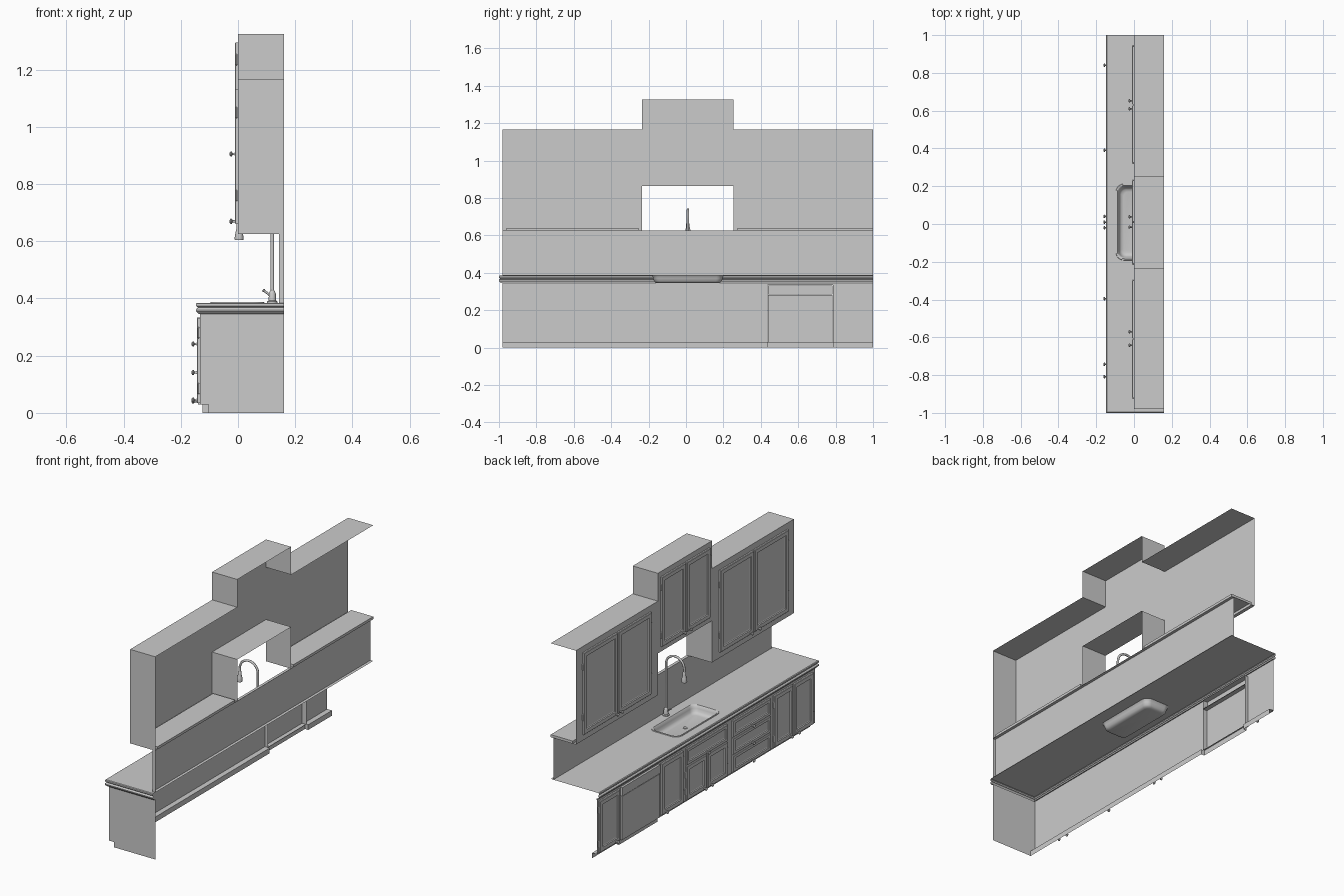
import bpy, bmesh, math
from mathutils import Vector, Matrix

if "Cube" in bpy.data.objects:
    bpy.data.objects.remove(bpy.data.objects["Cube"])

def finish(name, bm, smooth=False):
    me = bpy.data.meshes.new(name)
    bm.to_mesh(me)
    bm.free()
    ob = bpy.data.objects.new(name, me)
    bpy.context.collection.objects.link(ob)
    if smooth:
        bpy.ops.object.select_all(action='DESELECT')
        bpy.context.view_layer.objects.active = ob
        ob.select_set(True)
        bpy.ops.object.shade_smooth_by_angle(angle=math.radians(40))
    return ob

def shell(name, lo, hi, sides):
    """Open box with only the listed sides: f=-x front, l=-y, r=+y, b=bottom, t=top."""
    bm = bmesh.new()
    v = [bm.verts.new((x, y, z)) for x in (lo[0], hi[0]) for y in (lo[1], hi[1]) for z in (lo[2], hi[2])]
    quads = dict(f=(0, 1, 3, 2), l=(0, 4, 5, 1), r=(2, 3, 7, 6), b=(0, 2, 6, 4), t=(1, 5, 7, 3))
    for s in sides:
        bm.faces.new([v[i] for i in quads[s]])
    bmesh.ops.delete(bm, geom=[p for p in bm.verts if not p.link_faces], context='VERTS')
    return finish(name, bm)

def loft(bm, rings, cap=True, closed=True):
    rings = [[bm.verts.new(p) for p in r] for r in rings]
    n = len(rings[0])
    for a, b in zip(rings, rings[1:]):
        for i in range(n if closed else n - 1):
            j = (i + 1) % n
            bm.faces.new((a[i], a[j], b[j], b[i]))
    if cap:
        bm.faces.new(rings[-1])
    return rings

def lathe(name, profile, loc, axis, n=16):
    """Revolve (radius, height) points about an axis through loc."""
    bm = bmesh.new()
    m = Matrix.Translation(loc) @ Vector((0, 0, 1)).rotation_difference(Vector(axis)).to_matrix().to_4x4()
    loft(bm, [[m @ Vector((r * math.cos(2 * math.pi * i / n), r * math.sin(2 * math.pi * i / n), h))
               for i in range(n)] for r, h in profile])
    return finish(name, bm, True)

def panel(name, y0, y1, z0, z1, xb, w=0.024):
    """Framed door or drawer front on the plane x = xb."""
    xf = xb - 0.011
    steps = [(0, xb), (0, xf + .003), (.003, xf), (w, xf), (w + .003, xf + .005), (w + .008, xf + .007)]
    bm = bmesh.new()
    loft(bm, [[(x, y0 + d, z0 + d), (x, y0 + d, z1 - d), (x, y1 - d, z1 - d), (x, y1 - d, z0 + d)]
              for d, x in steps])
    bmesh.ops.recalc_face_normals(bm, faces=bm.faces)
    return finish(name, bm)

def knob(name, y, z, xb):
    lathe(name, [(.006, 0), (.004, .004), (.004, .01), (.009, .013), (.009, .017), (.005, .02)],
          (xb - .009, y, z), (-1, 0, 0), 12)

def hinges(name, y, zs, xb):
    for z in zs:
        lathe(name, [(.0005, 0), (.004, .003), (.004, .037), (.0005, .04)], (xb - .005, y, z - .02), (0, 0, 1), 8)

# ---------- upper cabinets ----------
Y0, YA, YB, Y1 = -0.98, -0.235, 0.255, 1.0
shell("upper_cabinet_right", (0, Y0, .625), (.16, YA, 1.165), "flt")
shell("upper_cabinet_left", (0, YB, .625), (.16, Y1, 1.165), "ft")
shell("upper_cabinet_centre", (0, YA, .865), (.16, YB, 1.325), "fbt")
for z0, z1 in ((.625, .865), (1.165, 1.325)):
    low = z0 < 1
    shell("divider_right", (0, YA, z0), (.16, YA, z1), "r" if low else "l")
    shell("divider_left", (0, YB, z0), (.16, YB, z1), "l" if low else "r")

# recessed undersides with a border lip
for a, b in ((Y0, YA), (YB, Y1)):
    ya, yb = a + .02, (b - .02 if b < 1 else b)
    bm = bmesh.new()
    def rect(x0, p, q, z):
        return [(x0, p, z), (x0, q, z), (.16, q, z), (.16, p, z)]
    loft(bm, [rect(0, a, b, .625), rect(.02, ya, yb, .625), rect(.02, ya, yb, .64)])
    finish("upper_cabinet_underside", bm)

for name, y0, y1, z0, z1, ky, hy, hz in (
        ("upper_door", .633, .94, .66, 1.13, .652, .943, (.76, 1.05)),
        ("upper_door", .325, .627, .66, 1.13, .61, .322, (.76, 1.05)),
        ("upper_door", -.605, -.30, .66, 1.13, -.57, -.297, (.76, 1.05)),
        ("upper_door", -.92, -.611, .66, 1.13, -.642, -.923, (.76, 1.05)),
        ("centre_door", .013, .23, .895, 1.295, .038, .233, (.96, 1.235)),
        ("centre_door", -.21, .007, .895, 1.295, -.016, -.213, (.96, 1.235))):
    panel(name, y0, y1, z0, z1, 0)
    knob(name + "_knob", ky, z0 + .01, 0)
    hinges(name + "_hinge", hy, hz, 0)

# ---------- base cabinet ----------
F = -0.133
shell("base_front", (F, Y0, .03), (.16, .435, .345), "fl")
shell("base_front_end", (F, .785, .03), (.16, Y1, .345), "f")
for a, b in ((Y0, .435), (.785, Y1)):
    shell("toe_recess_top", (F, a, .03), (-.103, b, .03), "b")
    shell("toe_kick", (-.103, a, 0), (.16, b, .03), "fl" if a < 0 else "f")

# dishwasher set between the base cabinets
shell("dishwasher_rail", (F, .435, .335), (F + .02, .785, .345), "fb")
shell("dishwasher_door", (-.14, .438, .03), (-.115, .782, .28), "flrbt")
shell("dishwasher_controls", (-.143, .438, .284), (-.115, .782, .333), "flrbt")
shell("dishwasher_kick", (-.124, .435, 0), (-.103, .785, .03), "flr")
shell("dishwasher_niche", (F, .435, .03), (-.115, .785, .335), "lr")

for y0, y1, z1, ky, hy in ((.80, .985, .33, .84, .988), (.225, .42, .33, .39, .222),
                           (.015, .195, .23, .04, .198), (-.175, .005, .23, -.02, -.178),
                           (-.77, -.60, .33, -.743, -.597), (-.955, -.78, .33, -.808, -.958)):
    panel("base_door", y0, y1, .035, z1, F)
    knob("base_door_knob", ky, .045, F)
    hinges("base_door_hinge", hy, (.085, z1 - .05), F)
for y0, y1, zs in ((-.175, .195, (.235,)), (-.565, -.225, (.035, .135, .235))):
    for z in zs:
        panel("drawer_front", y0, y1, z, z + .095, F, .018)
        knob("drawer_knob", (y0 + y1) / 2, z + .006, F)

# ---------- countertop ----------
def rounded(cx, cy, hx, hy, r, z, n=6):
    pts = []
    for k, (sx, sy) in enumerate(((1, 1), (-1, 1), (-1, -1), (1, -1))):
        for i in range(n + 1):
            a = math.pi / 2 * (k + i / n)
            pts.append((cx + sx * (hx - r) + r * math.cos(a), cy + sy * (hy - r) + r * math.sin(a), z))
    return pts

SX, SY = -.002, .01
bm = bmesh.new()
for pts in ([(-.143, -.996, .385), (.16, -.996, .385), (.16, 1, .385), (-.143, 1, .385)],
            rounded(SX, SY, .088, .196, .04, .385)):
    vs = [bm.verts.new(p) for p in pts]
    for i in range(len(vs)):
        bm.edges.new((vs[i], vs[(i + 1) % len(vs)]))
bmesh.ops.triangle_fill(bm, edges=bm.edges[:], use_beauty=True, normal=(0, 0, 1))
finish("countertop", bm)

# moulded edge along the front and the one finished end
edge = [(.004, .385), (0, .382), (0, .374), (.004, .371), (.007, .368), (.002, .364),
        (0, .360), (.001, .354), (.006, .349), (.01, .345), (.02, .345)]
bm = bmesh.new()
loft(bm, [[(.16, -1 + d, z), (-.147 + d, -1 + d, z), (-.147 + d, 1, z)] for d, z in edge], False, False)
finish("countertop_edge", bm)

# backsplash with ledge
shell("backsplash", (.143, Y0, .385), (.16, Y1, .625), "flt")

# ---------- sink ----------
bm = bmesh.new()
loft(bm, [rounded(SX, SY, .094 - d, .202 - d, r, z) for d, r, z in (
    (0, .042, .385), (.001, .042, .388), (.008, .038, .388), (.012, .036, .384), (.016, .034, .37),
    (.021, .032, .355), (.029, .028, .347), (.042, .022, .344))])
finish("sink", bm, True)
lathe("sink_drain", [(.014, 0), (.014, .002), (.009, .002), (.008, .001)], (SX, SY, .3442), (0, 0, 1))

# ---------- faucet ----------
FX, FY, R = .12, .01, .058
lathe("faucet_base", [(.018, 0), (.018, .004), (.013, .008), (.012, .032), (.009, .04), (.006, .044)],
      (FX, FY, .385), (0, 0, 1))
path = [(FX, .42)] + [(FX - R + R * math.cos(math.pi * i / 16), .68 + R * math.sin(math.pi * i / 16))
                      for i in range(17)] + [(FX - 2 * R, .655)]
cu = bpy.data.curves.new("faucet_neck", 'CURVE')
cu.dimensions = '3D'
cu.bevel_depth, cu.bevel_resolution = .0065, 2
sp = cu.splines.new('POLY')
sp.points.add(len(path) - 1)
for p, (x, z) in zip(sp.points, path):
    p.co = (x, FY, z, 1)
    p.radius = 1
sp.use_smooth = True
bpy.context.collection.objects.link(bpy.data.objects.new("faucet_neck", cu))
lathe("faucet_spray_head", [(.007, 0), (.009, .003), (.009, .02), (.013, .035), (.016, .055), (.015, .06), (.01, .06)],
      (FX - 2 * R, FY, .665), (0, 0, -1))
lathe("faucet_handle", [(.005, 0), (.004, .012), (.004, .026), (.006, .03), (.004, .034)],
      (FX - .006, FY, .41), (-.8, 0, .6), 12)
